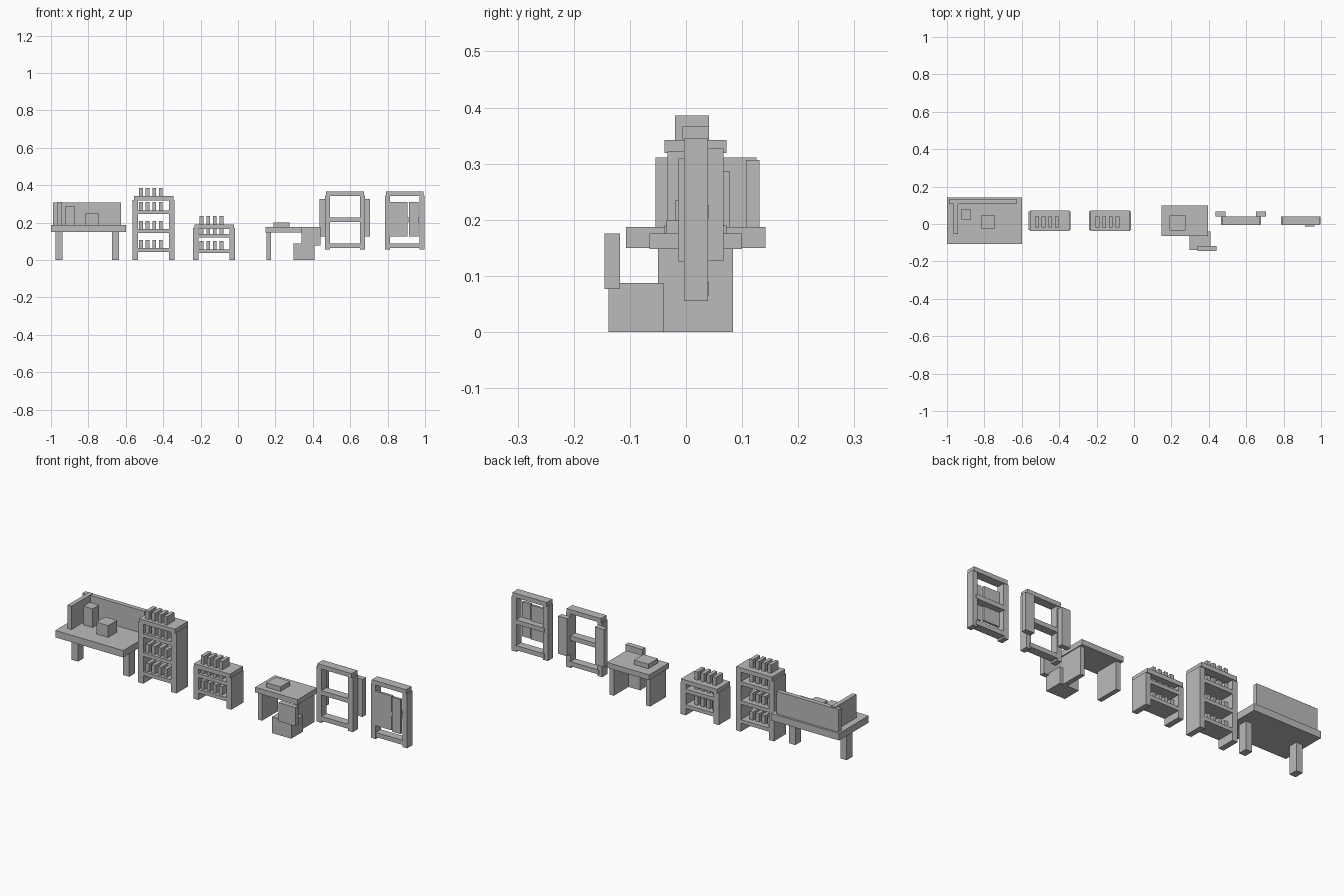
import bpy

cube = bpy.data.objects.get("Cube")
if cube:
    bpy.data.objects.remove(cube, do_unlink=True)

# Single flat grey material
GREY = (0.5, 0.5, 0.5, 1)
mat = bpy.data.materials.new("plain grey")
mat.use_nodes = True
mat.diffuse_color = GREY
mat.node_tree.nodes["Principled BSDF"].inputs["Base Color"].default_value = GREY


def box(name, x, y, z):
    """Box from (low, high) ranges on each axis."""
    bpy.ops.mesh.primitive_cube_add(size=1)
    ob = bpy.context.object
    ob.name = name
    for v in ob.data.vertices:
        v.co = [r[0] if c < 0 else r[1] for r, c in zip((x, y, z), v.co)]
    ob.data.materials.append(mat)
    return ob


def sides(name, x0, x1, t, y, z):
    """A pair of equal uprights at both ends of a span."""
    box(name + "_left", (x1 - t, x1), y, z)
    box(name + "_right", (x0, x0 + t), y, z)


# Work bench: slab, two legs, back board, end board and two boxes on top
box("bench_top", (-1, -0.6), (-0.107, 0.142), (0.15, 0.187))
sides("bench_leg", -0.975, -0.635, 0.038, (-0.007, 0.042), (0, 0.15))
box("bench_back_board", (-0.99, -0.625), (0.107, 0.131), (0.187, 0.307))
box("bench_end_board", (-0.965, -0.942), (-0.054, 0.126), (0.187, 0.311))
box("bench_tall_box", (-0.926, -0.872), (0.024, 0.078), (0.187, 0.286))
box("bench_low_box", (-0.815, -0.745), (-0.027, 0.048), (0.187, 0.25))


# Shelf units: sides, boards and a row of four goods on every board
def shelf_unit(name, x, boards, top):
    sides(name + "_side", x, x + 0.224, 0.03, (-0.033, 0.067), (0, top - 0.02))
    box(name + "_top", (x + 0.007, x + 0.219), (-0.038, 0.072), (top - 0.023, top))
    for z in boards:
        box(name + "_board", (x + 0.03, x + 0.194), (-0.033, 0.067), (z - 0.02, z))
    for z in boards + [top]:
        for i in range(4):
            gx = x + 0.035 + i * 0.0355
            box(name + "_goods", (gx, gx + 0.02), (-0.02, 0.041), (z, z + 0.044))


shelf_unit("tall_shelf", -0.564, [0.064, 0.165, 0.266], 0.342)
shelf_unit("low_shelf", -0.24, [0.057, 0.14], 0.19)

# Desk with panel legs and a flat book
box("desk_top", (0.147, 0.396), (-0.065, 0.1), (0.148, 0.176))
sides("desk_leg", 0.152, 0.391, 0.025, (-0.05, 0.084), (0, 0.148))
box("desk_book", (0.19, 0.275), (-0.035, 0.045), (0.176, 0.2))

# Chair: solid seat and offset backrest
box("chair_seat", (0.298, 0.41), (-0.138, -0.04), (0, 0.087))
box("chair_back", (0.34, 0.44), (-0.145, -0.118), (0.077, 0.176))


# Window frames: stiles and three rails
def window_frame(name, x):
    sides(name + "_stile", x, x + 0.212, 0.027, (-0.004, 0.039), (0.055, 0.345))
    box(name + "_top_rail", (x + 0.005, x + 0.207), (-0.006, 0.041), (0.343, 0.366))
    for z in (0.065, 0.202):
        box(name + "_rail", (x + 0.02, x + 0.192), (-0.002, 0.041), (z, z + 0.024))


window_frame("open_window", 0.466)
window_frame("closed_window", 0.786)

# Shutters: folded behind the open window, in front of the closed one
sides("open_shutter", 0.436, 0.705, 0.053, (0.039, 0.067), (0.127, 0.327))
box("closed_shutter_wide", (0.81, 0.906), (-0.005, 0.008), (0.127, 0.309))
box("closed_shutter_narrow", (0.914, 0.965), (-0.013, 0), (0.125, 0.309))
